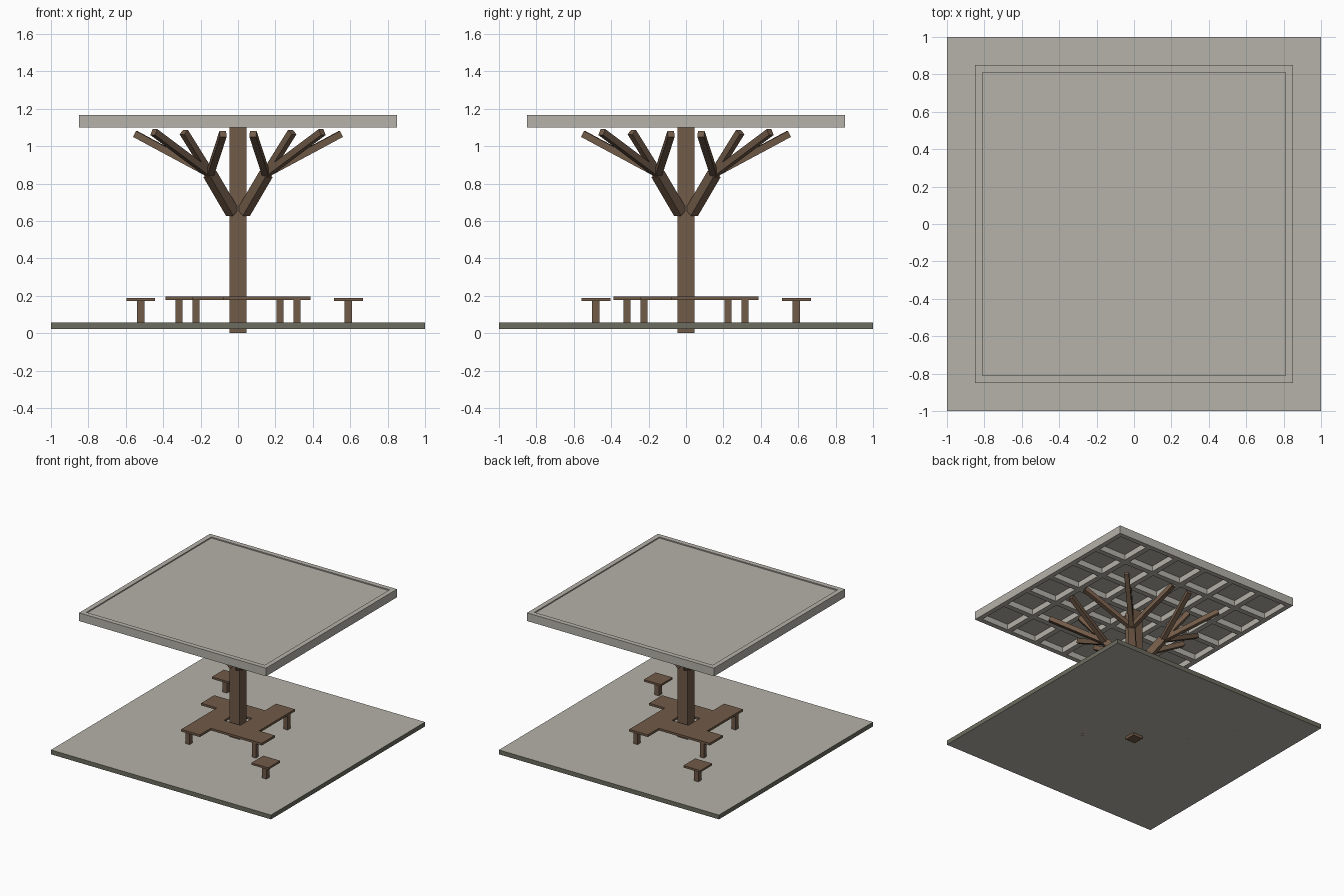
import bpy, bmesh, math
from mathutils import Vector, Matrix

if "Cube" in bpy.data.objects:
    bpy.data.objects.remove(bpy.data.objects["Cube"])


def material(name, rgb):
    m = bpy.data.materials.new(name)
    m.diffuse_color = (*rgb, 1)
    m.use_nodes = True
    m.node_tree.nodes["Principled BSDF"].inputs["Base Color"].default_value = m.diffuse_color
    return m


WOOD = material("brown wood", (0.165, 0.103, 0.065))
STONE = material("light grey concrete", (0.46, 0.445, 0.395))
EDGE = material("dark grey edge", (0.15, 0.15, 0.115))


def add_box(bm, lo, hi):
    lo, hi = Vector(lo), Vector(hi)
    mat = Matrix.Translation((lo + hi) / 2) @ Matrix.Diagonal((*(hi - lo), 1))
    return bmesh.ops.create_cube(bm, size=1, matrix=mat)["verts"]


def add_beam(bm, a, b, w):
    a, b = Vector(a), Vector(b)
    d = b - a
    rot = d.to_track_quat('Z', 'Y').to_matrix().to_4x4()
    mat = Matrix.Translation((a + b) / 2) @ rot @ Matrix.Diagonal((w, w, d.length, 1))
    bmesh.ops.create_cube(bm, size=1, matrix=mat)


def finish(bm, name, *mats):
    me = bpy.data.meshes.new(name)
    bm.to_mesh(me)
    bm.free()
    for m in mats:
        me.materials.append(m)
    ob = bpy.data.objects.new(name, me)
    bpy.context.collection.objects.link(ob)
    return ob


def boxes(name, mat, *pairs):
    bm = bmesh.new()
    for lo, hi in pairs:
        add_box(bm, lo, hi)
    return finish(bm, name, mat)


# Floor slab: light top and bottom, dark sides
bm = bmesh.new()
add_box(bm, (-1, -1, 0.022), (1, 1, 0.058))
bm.normal_update()
for f in bm.faces:
    f.material_index = 0 if abs(f.normal.z) > 0.5 else 1
finish(bm, "floor_slab", STONE, EDGE)

# Trunk
boxes("trunk", WOOD, ((-0.045, -0.045, 0), (0.045, 0.045, 1.1)))

# Branches: one limb per diagonal, each splitting into four
for q in range(4):
    bm = bmesh.new()
    fork = (0.15, 0.15, 0.85)
    add_beam(bm, (0.03, 0.03, 0.645), fork, 0.055)
    for tip in ((0.55, 0.08, 1.065), (0.08, 0.55, 1.065),
                (0.45, 0.45, 1.075), (0.29, 0.29, 1.075)):
        add_beam(bm, fork, tip, 0.036)
    bm.transform(Matrix.Rotation(q * math.pi / 2, 4, 'Z'))
    finish(bm, f"branch_{q + 1}", WOOD)

# Pinwheel table around the trunk: four overlapping arms, one leg each
top, legs = bmesh.new(), bmesh.new()
for q in range(4):
    rot = Matrix.Rotation(q * math.pi / 2, 3, 'Z')
    v = add_box(top, (-0.075, -0.245, 0.177), (0.388, -0.075, 0.195))
    bmesh.ops.rotate(top, verts=v, matrix=rot)
    v = add_box(legs, (0.297, -0.243, 0.022), (0.333, -0.207, 0.177))
    bmesh.ops.rotate(legs, verts=v, matrix=rot)
finish(top, "table_top", WOOD)
finish(legs, "table_legs", WOOD)

# Two stools
for i, (x, y) in enumerate(((-0.52, 0.59), (0.59, -0.482))):
    boxes(f"stool_{i + 1}", WOOD,
          ((x - 0.077, y - 0.077, 0.172), (x + 0.077, y + 0.077, 0.188)),
          ((x - 0.02, y - 0.02, 0.022), (x + 0.02, y + 0.02, 0.172)))

# Roof: rim, panel set slightly down, coffer beams below
R, I, Z0, Z1 = 0.85, 0.81, 1.1, 1.167
boxes("roof_rim", STONE,
      ((-R, -R, Z0), (R, -I, Z1)), ((-R, I, Z0), (R, R, Z1)),
      ((-R, -I, Z0), (-I, I, Z1)), ((I, -I, Z0), (R, I, Z1)))
boxes("roof_panel", STONE, ((-I, -I, 1.147), (I, I, 1.158)))
N, W = 6, 0.022
lines = [-I + 2 * I * k / N for k in range(1, N)]
boxes("roof_beams", STONE,
      *[((c - W, -I, Z0), (c + W, I, 1.147)) for c in lines],
      *[((-I, c - W, Z0), (I, c + W, 1.147)) for c in lines])
